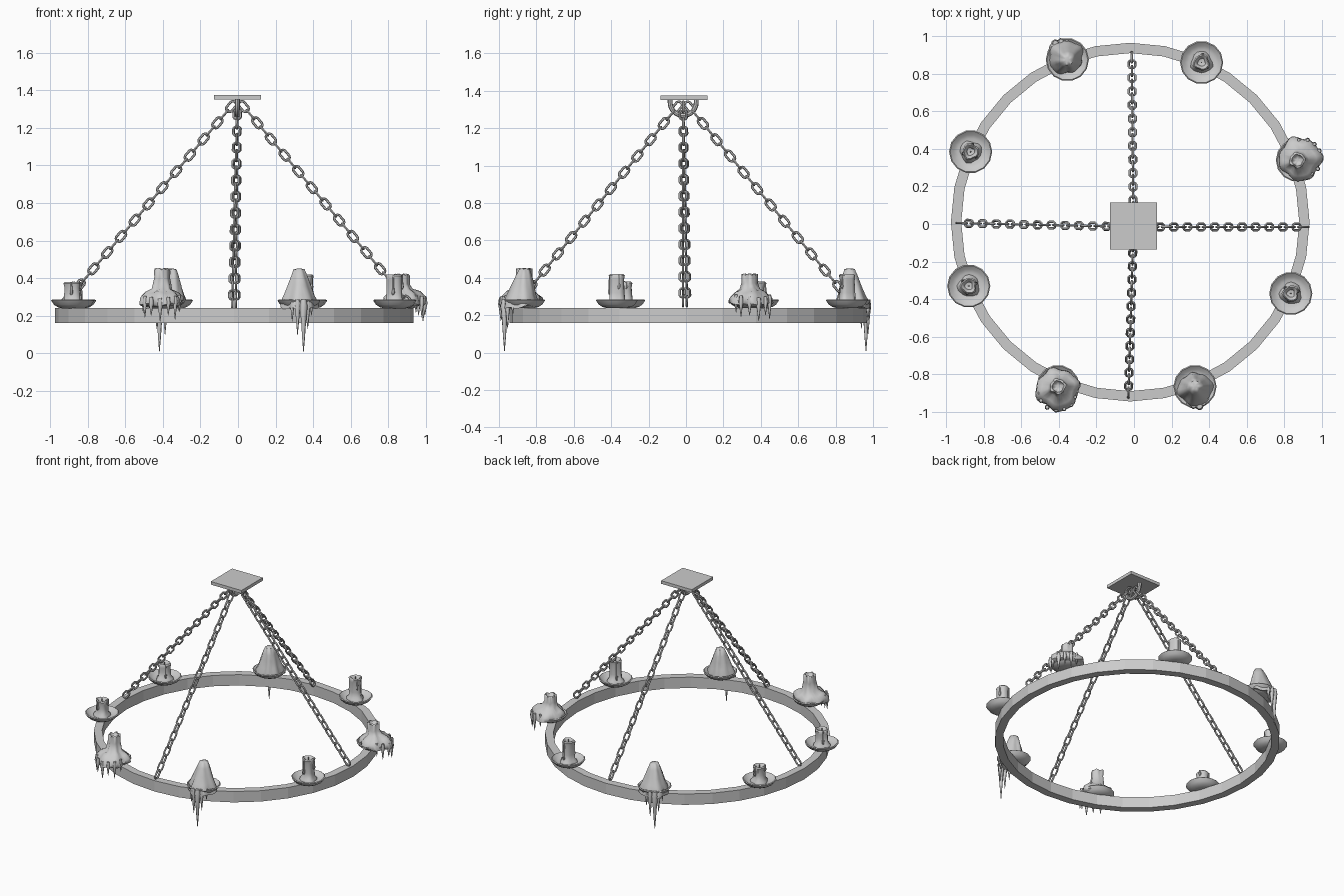
import bpy, bmesh, math, random
from mathutils import Vector, Matrix

if "Cube" in bpy.data.objects:
    bpy.data.objects.remove(bpy.data.objects["Cube"])
random.seed(4)
TAU = 2 * math.pi


def finish(name, bm, angle=None):
    bmesh.ops.recalc_face_normals(bm, faces=bm.faces)
    me = bpy.data.meshes.new(name)
    bm.to_mesh(me)
    bm.free()
    ob = bpy.data.objects.new(name, me)
    bpy.context.collection.objects.link(ob)
    if angle:
        bpy.ops.object.select_all(action='DESELECT')
        ob.select_set(True)
        bpy.context.view_layer.objects.active = ob
        bpy.ops.object.shade_smooth_by_angle(angle=math.radians(angle))
    return ob


def skin(bm, rings, closed=False, caps=True):
    """Bridge successive rings of points with quads."""
    vs = [[bm.verts.new(p) for p in r] for r in rings]
    n = len(vs[0])
    for i in range(len(vs) if closed else len(vs) - 1):
        a, b = vs[i], vs[(i + 1) % len(vs)]
        for j in range(n):
            k = (j + 1) % n
            bm.faces.new((a[j], a[k], b[k], b[j]))
    if caps and not closed:
        bm.faces.new(vs[0])
        bm.faces.new(vs[-1])


def circle(c, r, n, z, wob=None):
    out = []
    for j in range(n):
        a = TAU * j / n
        q = r * (wob(a, z) if wob else 1)
        out.append(Vector((c[0] + q * math.cos(a), c[1] + q * math.sin(a), z)))
    return out


def lathe(bm, c, prof, n, wob=None):
    skin(bm, [circle(c, r, n, z, wob) for r, z in prof])


def wire(bm, pts, across, rad, n=6, closed=False):
    """Round wire along a planar path; across is the plane normal."""
    rings, m = [], len(pts)
    for i, p in enumerate(pts):
        a = pts[(i - 1) % m] if closed or i else p
        b = pts[(i + 1) % m] if closed or i < m - 1 else p
        side = (b - a).normalized().cross(across)
        rings.append([p + rad * (math.cos(TAU * k / n) * side + math.sin(TAU * k / n) * across)
                      for k in range(n)])
    skin(bm, rings, closed)


# Iron hoop
bm = bmesh.new()
C = (-0.02, 0.01)
skin(bm, [circle(C, r, 32, z) for r, z in ((0.955, 0.16), (0.955, 0.24), (0.9, 0.24), (0.9, 0.16))], closed=True)
finish("hoop", bm)

# Ceiling plate
bm = bmesh.new()
bmesh.ops.create_cube(bm, size=1, matrix=Matrix.Translation((-0.003, -0.01, 1.363)) @ Matrix.Diagonal((0.25, 0.25, 0.023, 1)))
finish("ceiling_plate", bm)

# U-shaped hook under the plate
bm = bmesh.new()
pts = [Vector((-0.003, -0.015 + 0.07 * math.cos(a), 1.338 + 0.07 * math.sin(a)))
       for a in [math.pi + math.pi * i / 12 for i in range(13)]]
pts = [pts[0] + Vector((0, 0, 0.02))] + pts + [pts[-1] + Vector((0, 0, 0.02))]
wire(bm, pts, Vector((1, 0, 0)), 0.013, 8)
finish("hook", bm, 40)


# Chains of alternating oval links
def chain(name, p, q, count=25):
    bm = bmesh.new()
    d = (q - p).normalized()
    s = d.cross(Vector((0, 0, 1))).normalized()
    u = s.cross(d)
    for i in range(count):
        mid = p.lerp(q, (i + 0.5) / count)
        w, nrm = (u, s) if i % 2 == 0 else (s, u)
        path = []
        for k in range(12):
            a = TAU * (k + 0.5) / 12
            shift = 0.014 if math.cos(a) > 0 else -0.014
            path.append(mid + d * (0.018 * math.cos(a) + shift) + w * 0.018 * math.sin(a))
        wire(bm, path, nrm, 0.0068, 6, True)
    finish(name, bm, 50)


for name, dx, dy, end in (("right", 1, 0, (0.92, -0.016, 0.255)), ("left", -1, 0, (-0.935, 0.005, 0.255)),
                          ("back", 0, 1, (-0.012, 0.905, 0.245)), ("front", 0, -1, (-0.03, -0.915, 0.245))):
    chain(name + "_chain", Vector((0.015 * dx - 0.003, 0.015 * dy - 0.015, 1.335)), Vector(end))


# Saucer
def dish(i, c):
    bm = bmesh.new()
    lathe(bm, c, [(0.055, 0.238), (0.08, 0.245), (0.1, 0.258), (0.115, 0.28), (0.109, 0.285),
                  (0.09, 0.268), (0.07, 0.26), (0.01, 0.259)], 14)
    finish(f"dish_{i}", bm, 40)


# Candle with hollow top, pooled base and wick
def candle(i, c, top, r=0.04):
    bm = bmesh.new()
    ph = random.random() * 6
    wob = lambda a, z: 1 + 0.09 * math.sin(3 * a + ph + 6 * z) + 0.05 * math.sin(5 * a + 2 * ph)
    lathe(bm, c, [(r * 1.45, 0.258), (r * 1.35, 0.272), (r * 1.05, 0.285), (r, 0.32), (r * 0.96, top - 0.03),
                  (r * 1.08, top - 0.008), (r * 0.9, top), (r * 0.66, top - 0.008), (r * 0.5, top - 0.025),
                  (r * 0.1, top - 0.028)], 16, wob)
    # runs of wax down the side
    for k in range(3):
        a = ph + k * 2.1
        x, y = c[0] + r * math.cos(a), c[1] + r * math.sin(a)
        low = 0.28 + 0.03 * k
        lathe(bm, (x, y), [(0.004, low), (0.01, low + 0.012), (0.006, low + 0.04), (0.004, top - 0.004)], 6)
    lathe(bm, c, [(0.004, top - 0.035), (0.003, top + 0.002)], 6)
    finish(f"candle_{i}", bm, 50)


# Hanging drip, tapering to a point
def drip(bm, x, y, z0, z1, r):
    lathe(bm, (x, y), [(r * 0.7, z0 + 0.035), (r, z0), (r * 0.62, z0 + 0.35 * (z1 - z0)),
                       (r * 0.36, z0 + 0.7 * (z1 - z0)), (r * 0.08, z1)], 7)


# Melted wax: profile blends from the inner side to the outward, drooping side
def melted(i, c, out, rows, low, drips):
    bm = bmesh.new()
    n, ph, rings = 32, random.random() * 6, []
    for t, (ri, zi, ro, zo) in enumerate(rows):
        ring = []
        f = min(1, t / 3)
        for j in range(n):
            a = TAU * j / n
            w = (0.5 + 0.5 * math.cos(a - out)) ** 0.8
            r = (ri + (ro - ri) * w) * (1 + f * (0.06 * math.sin(4 * a + ph) + 0.05 * math.sin(7 * a + 2 * ph)))
            z = zi + (zo - zi) * w + f * 0.006 * math.sin(6 * a + ph + t)
            ring.append(Vector((c[0] + r * math.cos(a), c[1] + r * math.sin(a), z)))
        rings.append(ring)
    skin(bm, rings)
    for da, dist, z0, z1, rad in drips:
        drip(bm, c[0] + dist * math.cos(out + da), c[1] + dist * math.sin(out + da), z0, z1, rad)
    finish(f"melted_wax_{i}", bm, 60)


# Rows: inner radius, inner z, outer radius, outer z
PEAK = [(0.012, 0.45, 0.014, 0.45), (0.03, 0.445, 0.028, 0.445), (0.042, 0.40, 0.045, 0.41),
        (0.05, 0.36, 0.066, 0.36), (0.058, 0.31, 0.088, 0.31), (0.068, 0.28, 0.108, 0.27),
        (0.07, 0.262, 0.112, 0.235), (0.05, 0.262, 0.092, 0.24)]
SKIRT = [(0.01, 0.395, 0.01, 0.395), (0.024, 0.40, 0.024, 0.40), (0.032, 0.42, 0.032, 0.42),
         (0.044, 0.415, 0.044, 0.415), (0.043, 0.37, 0.044, 0.37), (0.05, 0.335, 0.06, 0.34),
         (0.078, 0.312, 0.1, 0.325), (0.098, 0.295, 0.132, 0.295), (0.1, 0.275, 0.138, 0.26),
         (0.085, 0.268, 0.12, 0.25)]
PEAK_DRIPS = [(0.1, 0.108, 0.25, 0.01, 0.022), (-0.2, 0.104, 0.25, 0.10, 0.017), (0.36, 0.1, 0.25, 0.13, 0.015),
              (-0.5, 0.098, 0.25, 0.17, 0.012), (0.7, 0.09, 0.25, 0.2, 0.01)]
SKIRT_DRIPS = [(-1.15, 0.106, 0.275, 0.215, 0.011), (-0.8, 0.118, 0.27, 0.19, 0.013), (-0.4, 0.125, 0.265, 0.2, 0.014),
               (0, 0.125, 0.26, 0.17, 0.015), (0.35, 0.125, 0.265, 0.2, 0.012), (0.7, 0.12, 0.27, 0.18, 0.013),
               (1.1, 0.108, 0.275, 0.22, 0.011)]

# The eight lights: dish centre, kind, candle top
LIGHTS = [(0.36, 0.86, "plain", 0.42), (0.87, 0.34, "skirt", 0.42), (0.835, -0.37, "plain", 0.42),
          (0.325, -0.865, "peak", 0.45), (-0.405, -0.865, "skirt", 0.45), (-0.88, -0.33, "plain", 0.38),
          (-0.87, 0.385, "plain", 0.38), (-0.355, 0.875, "peak", 0.45)]
OUT = {1: 0.4, 3: -1.45, 4: -1.65, 7: 2.1}
for i, (x, y, kind, top) in enumerate(LIGHTS):
    dish(i, (x, y))
    if kind == "plain":
        candle(i, (x, y), top)
    elif kind == "peak":
        melted(i, (x, y), OUT[i], PEAK, 0.235, PEAK_DRIPS)
    else:
        up = top - 0.42
        rows = [(a, b + (up if k < 5 else 0), c, d + (up if k < 5 else 0)) for k, (a, b, c, d) in enumerate(SKIRT)]
        melted(i, (x, y), OUT[i], [(a * 0.94, b, c * 0.94, d) for a, b, c, d in rows], 0.25, SKIRT_DRIPS)
